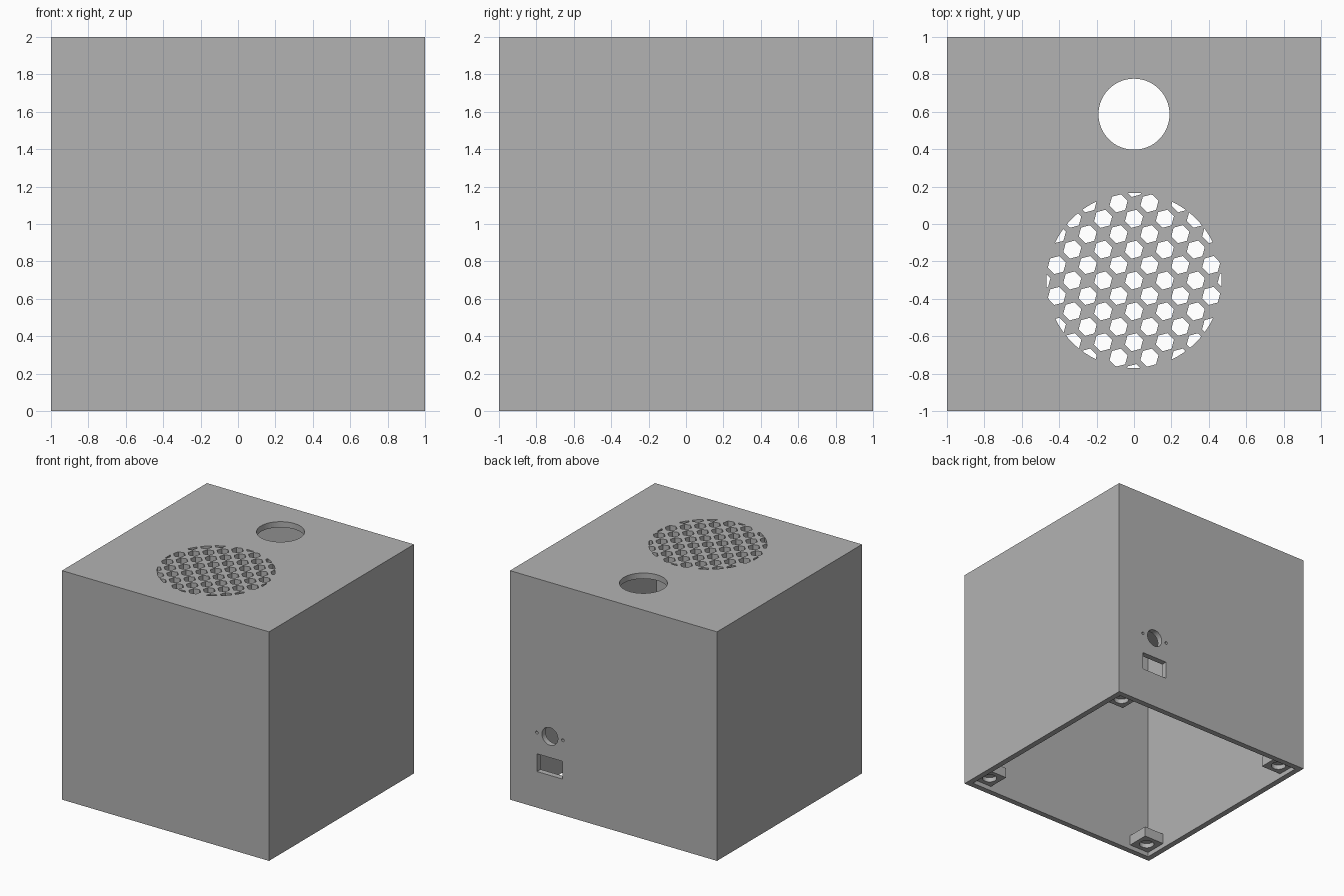
import bpy, bmesh, math
from mathutils import Matrix

if "Cube" in bpy.data.objects:
    bpy.data.objects.remove(bpy.data.objects["Cube"], do_unlink=True)

WALL = 0.05       # shell thickness
BOSS = 0.195      # boss width
RECESS = 0.04     # boss set back from the open rim

grey = bpy.data.materials.new("grey_plastic")
grey.use_nodes = True
COLOUR = (0.448, 0.448, 0.448, 1)
grey.diffuse_color = COLOUR
grey.node_tree.nodes["Principled BSDF"].inputs["Base Color"].default_value = COLOUR


def finish(name, bm):
    mesh = bpy.data.meshes.new(name)
    bmesh.ops.recalc_face_normals(bm, faces=bm.faces)
    bm.to_mesh(mesh)
    bm.free()
    mesh.materials.append(grey)
    obj = bpy.data.objects.new(name, mesh)
    bpy.context.collection.objects.link(obj)
    return obj


def add_box(bm, lo, hi):
    size = [b - a for a, b in zip(lo, hi)]
    mid = [(a + b) / 2 for a, b in zip(lo, hi)]
    bmesh.ops.create_cube(bm, size=1, matrix=Matrix.Translation(mid) @ Matrix.Diagonal((*size, 1)))


def add_prism(bm, centre, radius, depth, sides, turn=None):
    turn = turn or Matrix.Identity(4)
    bmesh.ops.create_cone(bm, cap_ends=True, segments=sides, radius1=radius, radius2=radius,
                          depth=depth, matrix=Matrix.Translation(centre) @ turn)


def cut(target, cutter, operation="DIFFERENCE"):
    mod = target.modifiers.new("cut", "BOOLEAN")
    mod.operation, mod.solver, mod.object = operation, "EXACT", cutter
    bpy.context.view_layer.objects.active = target
    bpy.ops.object.modifier_apply(modifier=mod.name)
    bpy.data.objects.remove(cutter, do_unlink=True)


# Hollow case, open underneath
bm = bmesh.new()
add_box(bm, (-1, -1, 0), (1, 1, 2))
case = finish("case", bm)
bm = bmesh.new()
inner = 1 - WALL
add_box(bm, (-inner, -inner, -0.5), (inner, inner, 2 - WALL))
cut(case, finish("cavity_cutter", bm))

# Vent: staggered hexagons trimmed to a disc
GRILLE_Y, GRILLE_R, STEP, HEX_R = -0.302, 0.468, 0.0825, 0.05
bm = bmesh.new()
# create_cone puts its first corner on an axis, so turn by 15 degrees
turn = Matrix.Rotation(math.radians(15), 4, "Z") @ Matrix.Rotation(math.radians(30), 4, "Z")
probe = bmesh.new()
add_prism(probe, (0, 0, 0), 1, 1, 6)
probe.verts.ensure_lookup_table()
start = math.atan2(probe.verts[0].co.y, probe.verts[0].co.x)
probe.free()
turn = Matrix.Rotation(math.radians(15) - start, 4, "Z")
for i in range(-7, 8):
    for j in range(-7, 8):
        x, y = i * STEP, j * STEP
        if (i + j) % 2 == 0 and math.hypot(x, y) < GRILLE_R + HEX_R:
            add_prism(bm, (x, GRILLE_Y + y, 2), HEX_R, 0.3, 6, turn)
vents = finish("vent_cutter", bm)
bm = bmesh.new()
add_prism(bm, (0, GRILLE_Y, 2), GRILLE_R, 0.2, 96)
cut(vents, finish("vent_disc", bm), "INTERSECT")
cut(case, vents)

# Round top opening and the rear ports
bm = bmesh.new()
add_prism(bm, (0, 0.587, 2), 0.19, 0.3, 64)
PORT_X, PORT_Z = 0.615, 0.655
to_back = Matrix.Rotation(math.pi / 2, 4, "X")
add_prism(bm, (PORT_X, 1, PORT_Z), 0.077, 0.3, 48, to_back)
for side in (-1, 1):
    add_prism(bm, (PORT_X + side * 0.126, 1, PORT_Z), 0.013, 0.3, 20, to_back)
add_box(bm, (PORT_X - 0.124, 0.85, 0.315), (PORT_X + 0.124, 1.15, 0.47))
cut(case, finish("port_cutter", bm))

# Corner bosses with blind screw sockets
for sx, x_name in ((-1, "left"), (1, "right")):
    for sy, y_name in ((-1, "front"), (1, "back")):
        xs = sorted((sx * (inner + 0.01), sx * (inner - BOSS)))
        ys = sorted((sy * (inner + 0.01), sy * (inner - BOSS)))
        bm = bmesh.new()
        add_box(bm, (xs[0], ys[0], RECESS), (xs[1], ys[1], RECESS + 0.09))
        boss = finish(f"{y_name}_{x_name}_boss", bm)
        bm = bmesh.new()
        mid = inner - BOSS / 2
        add_prism(bm, (sx * mid, sy * mid, RECESS), 0.06, 0.08, 32)
        cut(boss, finish("socket_cutter", bm))
